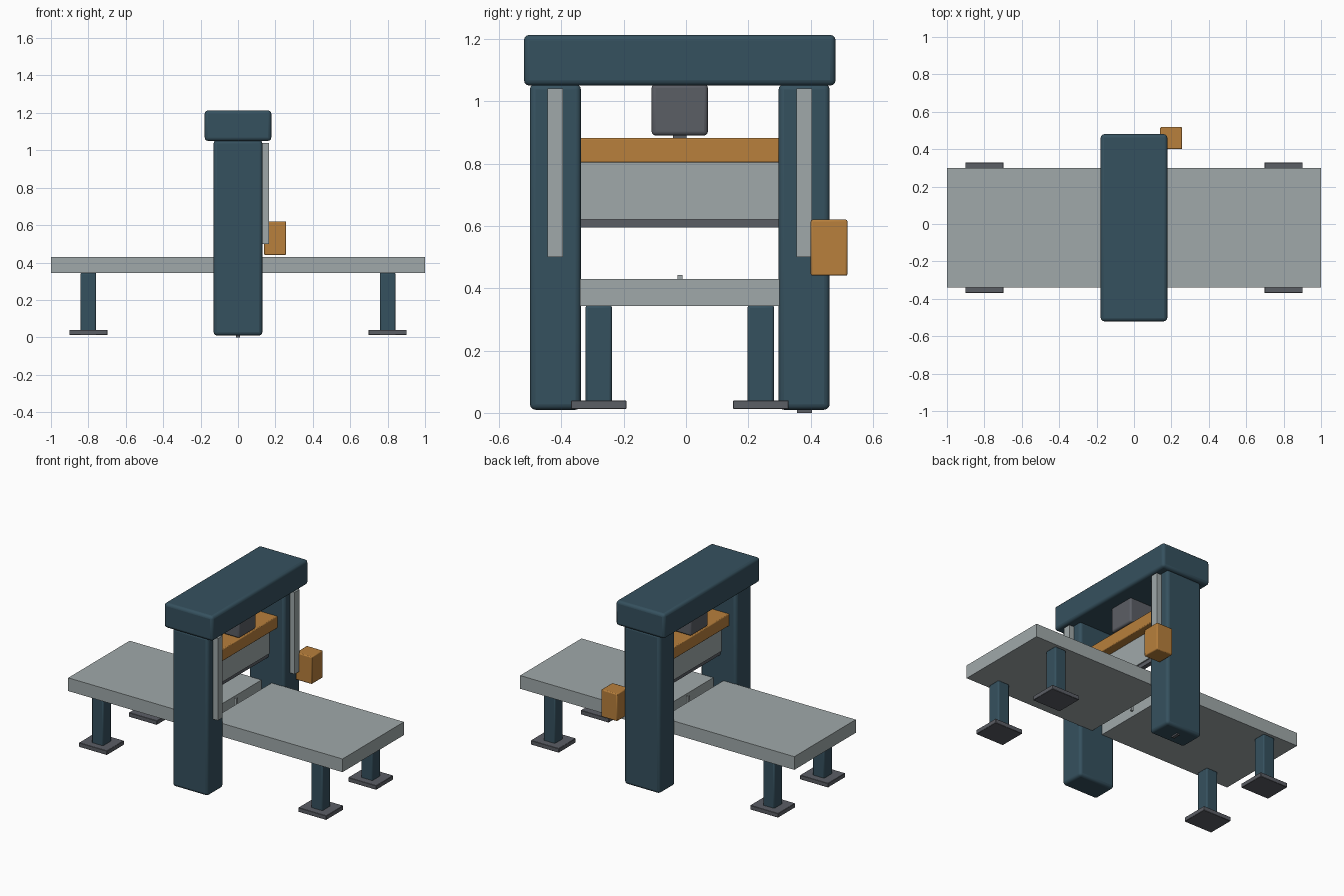
import bpy
import bmesh

if "Cube" in bpy.data.objects:
    bpy.data.objects.remove(bpy.data.objects["Cube"])


def material(name, rgb):
    m = bpy.data.materials.new(name)
    m.diffuse_color = (*rgb, 1)
    m.use_nodes = True
    m.node_tree.nodes["Principled BSDF"].inputs["Base Color"].default_value = m.diffuse_color
    return m


BLUE = material("painted_steel_blue", (0.036, 0.082, 0.113))
LIGHT = material("light_steel", (0.35, 0.395, 0.40))
DARK = material("dark_steel", (0.105, 0.112, 0.13))
ORANGE = material("safety_orange", (0.48, 0.215, 0.045))


def box(name, x, y, z, mat, bevel=0.0, segments=3):
    """Box from (min, max) ranges with optional rounded edges."""
    mesh = bpy.data.meshes.new(name)
    bm = bmesh.new()
    bmesh.ops.create_cube(bm, size=1)
    for v in bm.verts:
        v.co = [r[0] if c < 0 else r[1] for c, r in zip(v.co, (x, y, z))]
    bm.to_mesh(mesh)
    bm.free()
    mesh.materials.append(mat)
    obj = bpy.data.objects.new(name, mesh)
    bpy.context.collection.objects.link(obj)
    if bevel:
        mod = obj.modifiers.new("rounded_edges", "BEVEL")
        mod.width = bevel
        mod.segments = segments
        bpy.ops.object.select_all(action="DESELECT")
        obj.select_set(True)
        bpy.context.view_layer.objects.active = obj
        bpy.ops.object.shade_smooth_by_angle()
    return obj


MID = -0.02  # depth centre of the frame


def around(c, half):
    return (c - half, c + half)


# Press frame: two columns, a crown beam and guide rails on the right face
for side, label in ((-1, "front"), (1, "back")):
    box(label + "_column", (-0.13, 0.13), around(MID + side * 0.399, 0.082),
        (0.01, 1.055), BLUE, 0.018)
    box(label + "_guide_rail", (0.125, 0.165), around(MID + side * 0.40, 0.025),
        (0.50, 1.04), LIGHT)
box("crown_beam", (-0.178, 0.178), around(MID, 0.5), (1.05, 1.213), BLUE, 0.018)

# Ram: drive motor, shaft, cross beam, blade plate and cutting edge
box("drive_motor", (-0.085, 0.085), around(MID, 0.09), (0.89, 1.055), DARK, 0.012)
box("drive_shaft", around(0, 0.022), around(MID, 0.022), (0.875, 0.895), DARK)
box("ram_beam", (-0.08, 0.08), around(MID, 0.32), (0.803, 0.882), ORANGE, 0.005, 2)
box("blade_plate", (-0.022, 0.022), around(MID, 0.318), (0.62, 0.805), LIGHT)
box("blade_edge", (-0.014, 0.014), around(MID, 0.318), (0.595, 0.62), DARK)

# Work tables with a gap below the blade, on four legs with foot plates
for sx, side in ((-1, "left"), (1, "right")):
    box(side + "_table", sorted((sx * 0.037, sx * 1.0)), around(MID, 0.32),
        (0.343, 0.43), LIGHT)
    for sy, end in ((-1, "front"), (1, "back")):
        cx, cy = sx * 0.80, MID + sy * 0.26
        box(f"{side}_{end}_leg", around(cx, 0.042), around(cy, 0.043),
            (0.03, 0.345), BLUE, 0.008, 2)
        box(f"{side}_{end}_foot", around(cx, 0.102), around(cy, 0.089),
            (0.012, 0.04), DARK, 0.002, 1)

# Small stop pin in the gap and a levelling pad under the back column
box("stop_pin", around(0, 0.008), around(MID, 0.008), (0.35, 0.443), LIGHT)
box("levelling_pad", around(0, 0.01), around(0.38, 0.024), (0, 0.015), DARK)

# Control box on the back column
box("control_box", (0.14, 0.257), (0.40, 0.518), (0.44, 0.62), ORANGE, 0.006, 2)
